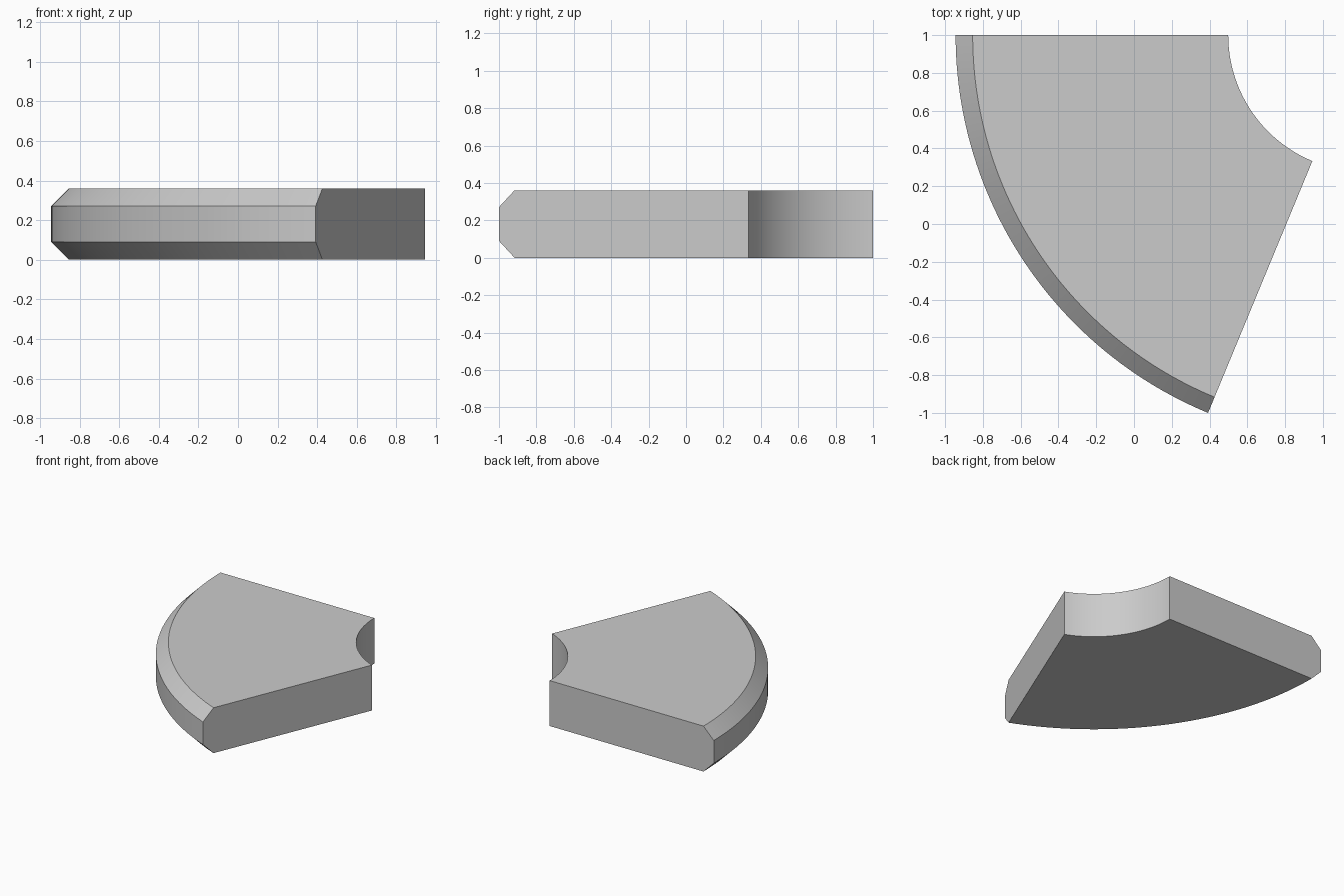
import bpy, bmesh
from math import radians, sin, cos

if "Cube" in bpy.data.objects:
    bpy.data.objects.remove(bpy.data.objects["Cube"])

ANGLE = radians(67.5)
R = 2 / sin(ANGLE)                  # outer radius
r, H, C = R / 3, R / 6, R / 24      # inner radius, height, chamfer
CX, CY = (R + r * cos(ANGLE)) / 2, 1.0
STEPS = 48

# Cross-section of the ring: (radius, height)
profile = [(r, 0), (R - C, 0), (R, C), (R, H - C), (R - C, H), (r, H)]

# Sweep the cross-section around the arc centre
bm = bmesh.new()
rings = []
for i in range(STEPS + 1):
    a = radians(180) + ANGLE * i / STEPS
    rings.append([bm.verts.new((CX + d * cos(a), CY + d * sin(a), z))
                  for d, z in profile])
n = len(profile)
for A, B in zip(rings, rings[1:]):
    for j in range(n):
        k = (j + 1) % n
        bm.faces.new((A[j], A[k], B[k], B[j]))

# Flat end faces
bm.faces.new(rings[0])
bm.faces.new(rings[-1])
bmesh.ops.recalc_face_normals(bm, faces=bm.faces)

mesh = bpy.data.meshes.new("ring_segment")
bm.to_mesh(mesh)
bm.free()
obj = bpy.data.objects.new("ring_segment", mesh)
bpy.context.collection.objects.link(obj)

# Smooth arcs, sharp chamfer edges
bpy.context.view_layer.objects.active = obj
obj.select_set(True)
bpy.ops.object.shade_smooth_by_angle(angle=radians(30))
